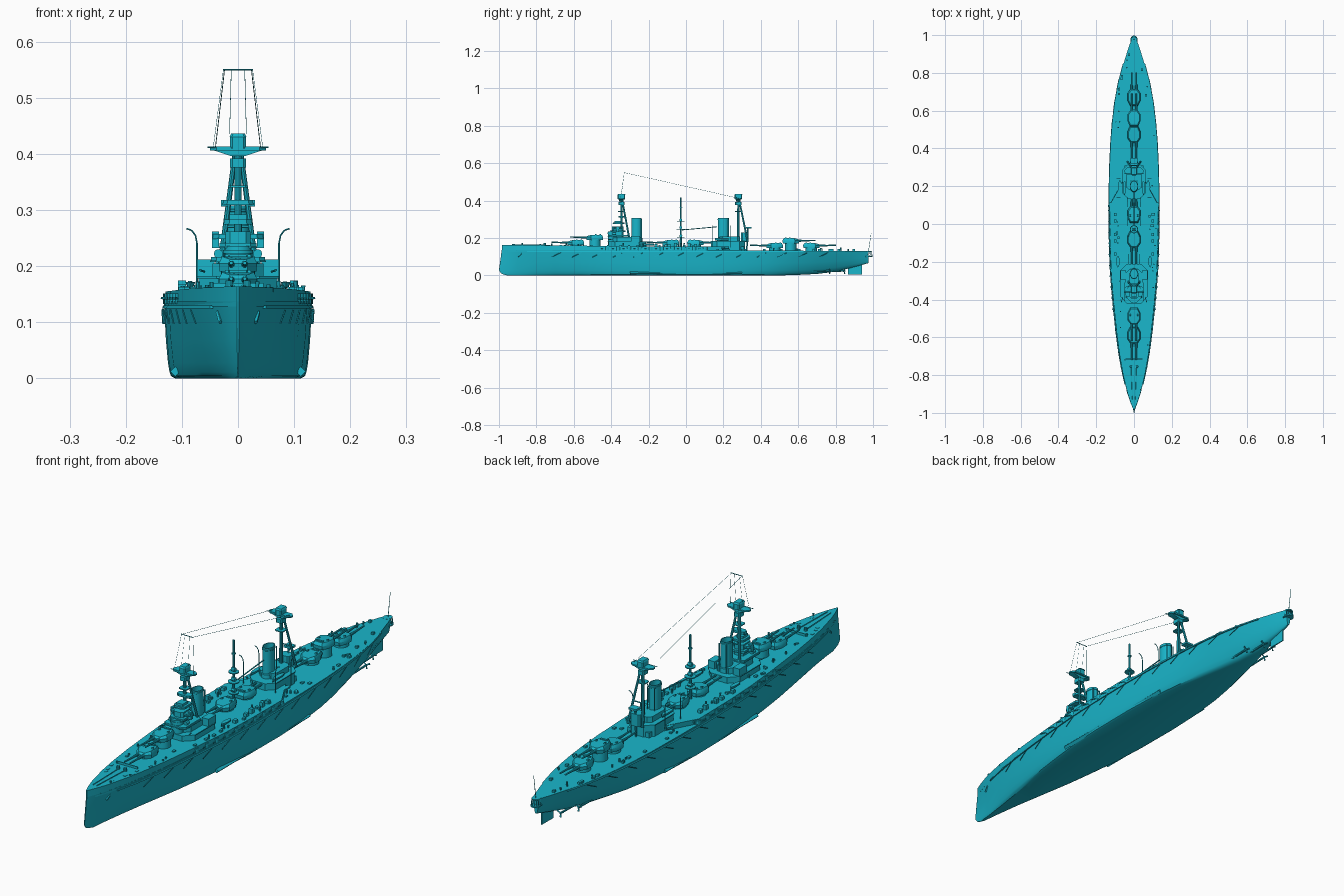
import bpy, bmesh, math, random
from mathutils import Vector

random.seed(4)
mat = bpy.data.materials.new("teal_paint")
mat.diffuse_color = (0.01, 0.47, 0.6, 1)


def finish(name, bm):
    bmesh.ops.recalc_face_normals(bm, faces=bm.faces)
    me = bpy.data.meshes.new(name)
    bm.to_mesh(me)
    bm.free()
    me.materials.append(mat)
    ob = bpy.data.objects.new(name, me)
    bpy.context.collection.objects.link(ob)
    return ob


def loft(name, sections):
    bm = bmesh.new()
    rings = [[bm.verts.new(p) for p in s] for s in sections]
    n = len(rings[0])
    for a, b in zip(rings, rings[1:]):
        for i in range(n):
            bm.faces.new((a[i], a[(i + 1) % n], b[(i + 1) % n], b[i]))
    bm.faces.new(rings[0])
    bm.faces.new(rings[-1])
    return finish(name, bm)


def prism(name, outline, z0, z1, c=(0, 0), top=1.0):
    return loft(name, [[(c[0] + x * k, c[1] + y * k, z) for x, y in outline]
                       for z, k in ((z0, 1), (z1, top))])


def box(name, x, y, z0, sx, sy, z1, top=1.0):
    return prism(name, [(-sx/2, -sy/2), (sx/2, -sy/2), (sx/2, sy/2), (-sx/2, sy/2)], z0, z1, (x, y), top)


def oval(rx, ry, n=20):
    return [(rx * math.cos(2*math.pi*i/n), ry * math.sin(2*math.pi*i/n)) for i in range(n)]


def octagon(w, l, c):
    return [(-w, -l + c), (-w + c, -l), (w - c, -l), (w, -l + c),
            (w, l - c), (w - c, l), (-w + c, l), (-w, l - c)]


def rod(name, a, b, r, r2=None, n=8):
    a, b = Vector(a), Vector(b)
    q = (b - a).to_track_quat('Z', 'Y')
    ring = [(math.cos(2*math.pi*i/n), math.sin(2*math.pi*i/n)) for i in range(n)]
    return loft(name, [[p + q @ Vector((x*s, y*s, 0)) for x, y in ring]
                       for p, s in ((a, r), (b, r if r2 is None else r2))])


# hull stations: y, half beam, keel z, bottom fullness, flare power
ST = [(-.985, .002, 0, .5, 1), (-.95, .017, 0, .3, .8), (-.9, .034, 0, .3, .7), (-.8, .059, 0, .4, .6),
      (-.7, .077, 0, .5, .5), (-.6, .091, 0, .6, .45), (-.5, .102, 0, .7, .4), (-.4, .112, 0, .75, .35),
      (-.25, .124, 0, .82, .3), (-.1, .130, 0, .85, .28), (.1, .132, 0, .85, .28), (.25, .129, 0, .82, .3),
      (.4, .124, 0, .7, .35), (.5, .117, 0, .58, .4), (.6, .107, .003, .42, .45), (.7, .092, .008, .25, .48),
      (.8, .070, .02, .12, .5), (.88, .046, .04, .08, .5), (.94, .027, .056, .1, .5), (.975, .014, .066, .2, .6)]


def hw(y):
    for a, b in zip(ST, ST[1:]):
        if y <= b[0]:
            return a[1] + (b[1] - a[1]) * (y - a[0]) / (b[0] - a[0])
    return ST[-1][1]


def strip(name, rows):  # rows: y, half width, z bottom, z top
    return loft(name, [[(-w, y, b), (w, y, b), (w * .985, y, t), (-w * .985, y, t)] for y, w, b, t in rows])


LEV = [0, .03, .08, .2, .5, 1]
RAM = [.03, .012, -.003, -.015, -.009, 0]
secs = []
for i, (y, w, zb, b, p) in enumerate(ST):
    half = [(w * (b + (1 - b) * t ** p), y + (RAM[k] if i == 0 else 0), zb + (.137 - .008 * max(0, y) - zb) * t)
            for k, t in enumerate(LEV)]
    secs.append(half + [(-x, yy, z) for x, yy, z in reversed(half)])
loft("hull", secs)

# raised forecastle deck with angled break, net shelf along the sides
fc = [(s[0], s[1] * .99, .128, .155 + .009 * max(0, (-.2 - s[0]) / .8)) for s in ST if s[0] <= .1]
strip("forecastle_deck", fc + [(.24, .052, .128, .155), (.31, .05, .128, .155)])
strip("net_shelf", [(y, hw(y) + .004, .124, .130) for y in [-.85 + .1 * i for i in range(18)]])

# bilge keels, rudder, shafts and propellers
for s in (-1, 1):
    rod("bilge_keel", (s*.112, -.3, .012), (s*.112, .3, .012), .009, n=4)
    for x, y in ((.022, .84), (.048, .76)):
        rod("propeller_shaft", (s*x, y - .16, .02), (s*x, y, .024), .004)
        rod("propeller_hub", (s*x, y, .024), (s*x, y + .012, .024), .005, .002)
        for k in range(3):
            a = 2.1 * k + .5
            rod("propeller_blade", (s*x, y + .005, .024),
                (s*x + .016*math.cos(a), y + .008, .024 + .016*math.sin(a)), .002, .004, 4)
loft("rudder", [[(-.003, .865, z), (.003, .865, z), (.002, e, z), (-.002, e, z)] for z, e in ((.006, .94), (.07, .94))])

# stern gallery and ensign staff
prism("stern_gallery", oval(.02, .024), .098, .103, (0, .974))
prism("stern_gallery_roof", oval(.017, .02), .126, .130, (0, .972))
for k in range(9):
    a = math.pi * k / 8
    x, y = .018 * math.cos(a), .974 + .022 * math.sin(a)
    rod("gallery_post", (x, y, .1), (x*.9, y - .003, .128), .0012, n=4)
rod("ensign_staff", (0, .975, .125), (0, .99, .226), .0015, .001, 6)


# main gun turrets
def turret(y, d, deck, z0, h=.027):
    prism("barbette", oval(.03, .03, 24), deck - .01, z0, (0, y))
    pl = [(-.017, -.046), (.017, -.046), (.034, -.022), (.034, .016), (.021, .044), (-.021, .044), (-.034, .016), (-.034, -.022)]
    rings = []
    for z, k in ((0, .96), (.55, 1), (1, .84)):
        rings.append([(x*k*d, y + v*k*d, z0 + h*z - (.005 if v < -.03 and z == 1 else 0)) for x, v in pl])
    loft("turret", rings)
    for s in (-1, 1):
        zc = z0 + h * .5
        rod("gun_sleeve", (s*.012, y + d*-.03, zc), (s*.012, y - d*.075, zc), .0065, .005, 10)
        rod("gun_barrel", (s*.012, y - d*.07, zc), (s*.012, y - d*.132, zc + .002), .0045, .0032, 10)
        box("sight_hood", s*.02, y + d*.005, z0 + h - .002, .008, .01, z0 + h + .004, .7)
    box("rangefinder", 0, y + d*.028, z0 + h - .002, .03, .008, z0 + h + .004)


for t in ((-.588, 1, .155, .162), (-.487, 1, .155, .19), (-.08, 1, .155, .162), (.05, -1, .155, .162),
          (.475, 1, .134, .146), (.56, -1, .134, .172), (.67, -1, .134, .146)):
    turret(*t)

# forward superstructure
prism("forward_deckhouse", octagon(.07, .1, .035), .15, .178, (0, -.315))
prism("shelter_deck", octagon(.073, .104, .035), .178, .182, (0, -.315))
prism("upper_deckhouse", octagon(.045, .075, .02), .18, .205, (0, -.315))
prism("conning_tower", oval(.024, .022), .16, .236, (0, -.395))
prism("conning_tower_cap", oval(.027, .025), .222, .229, (0, -.395))
prism("chart_house", octagon(.022, .03, .008), .2, .262, (0, -.365))
for z, w, l, y in ((.207, .05, .06, -.36), (.232, .034, .042, -.365), (.248, .046, .02, -.365),
                   (.274, .026, .032, -.36), (.309, .03, .016, -.345)):
    prism("bridge_platform", octagon(w, l, .01), z, z + .003, (0, y))
    prism("bridge_screen", octagon(w*.96, l*.96, .01), z, z + .009, (0, y))
box("wheel_house", 0, -.365, .277, .03, .035, .292)
for s in (-1, 1):
    box("bridge_wing_cab", s*.04, -.365, .232, .012, .014, .262)
    box("spotting_cab", s*.024, -.345, .306, .012, .016, .318)
    box("side_house", s*.057, -.27, .18, .03, .05, .212)
    rod("searchlight", (s*.035, -.392, .222), (s*.035, -.375, .222), .008, n=12)
    rod("deck_gun", (s*.06, -.39, .19), (s*.068, -.415, .193), .002)

# aft superstructure
prism("aft_deckhouse", octagon(.058, .09, .03), .13, .18, (0, .225))
prism("aft_shelter_deck", octagon(.061, .093, .03), .18, .184, (0, .225))
prism("aft_upper_house", octagon(.04, .055, .015), .18, .207, (0, .235))
prism("aft_control_house", octagon(.022, .02, .006), .18, .23, (0, .315))
box("aft_platform", 0, .335, .25, .035, .03, .258)
rod("aft_platform_post", (0, .325, .13), (0, .33, .25), .004)


# funnels with hollow tops
def funnel(y, rx, ry, z0, z1):
    prof = [(z0, 1.15), (z0 + .02, 1.12), (z0 + .022, 1), (z1 - .012, 1), (z1 - .011, 1.06),
            (z1 - .007, 1.06), (z1 - .006, 1), (z1, 1), (z1, .86), (z1 - .03, .86)]
    loft("funnel", [[(x*k, y + v*k, z) for x, v in oval(rx, ry, 24)] for z, k in prof])
    for s in (-1, 1):
        rod("steam_pipe", (s*rx*.75, y + ry*.95, z0), (s*rx*.75, y + ry*.95, z1 - .01), .0025)


funnel(-.264, .021, .027, .18, .308)
funnel(.2, .021, .029, .18, .308)


# tripod masts with fire-control tops
def tripod(y, leg):
    rod("mast_pole", (0, y, .15), (0, y, .41), .0075, .006, 10)
    for s in (-1, 1):
        rod("mast_leg", (s*.034, y + leg, .18), (s*.006, y + leg*.12, .395), .0055, .0045)
    rod("mast_brace", (-.022, y + leg*.6, .27), (.022, y + leg*.6, .27), .0025, n=6)
    prism("lower_top", octagon(.014, .017, .004), .376, .392, (0, y))
    prism("top_platform", octagon(.05, .018, .012), .406, .412, (0, y))
    loft("top_bracket", [[(-w, y - .012, z), (w, y - .012, z), (w, y + .012, z), (-w, y + .012, z)]
                         for z, w in ((.396, .012), (.407, .046))])
    prism("spotting_top", octagon(.014, .02, .004), .41, .432, (0, y))
    prism("spotting_roof", octagon(.015, .022, .004), .430, .436, (0, y), .8)
    prism("mid_top", octagon(.018, .018, .005), .34, .344, (0, y))
    rod("signal_yard", (-.054, y - .015, .412), (.054, y - .015, .412), .0015, n=6)


tripod(-.345, .045)
tripod(.28, .05)

# aerial spreader and wires
rod("aerial_spreader", (-.027, -.33, .55), (.027, -.33, .55), .0015, n=6)
for s in (-1, 1):
    rod("aerial_wire", (s*.024, -.33, .55), (s*.04, .28, .413), .0007, n=4)
    rod("halyard", (s*.026, -.33, .55), (s*.044, -.35, .412), .0005, n=4)
    rod("stay_wire", (s*.012, -.33, .55), (s*.015, -.345, .435), .0005, n=4)

# midship searchlight post and boat boom
rod("midship_post", (0, -.028, .15), (0, -.028, .418), .006, .004, 10)
for z, r in ((.2, .02), (.245, .022), (.285, .02), (.36, .008)):
    prism("searchlight_platform", oval(r, r, 16), z, z + .004, (0, -.028))
for z in (.204, .249, .289):
    rod("searchlight", (-.008, -.028, z + .008), (.008, -.028, z + .008), .008, n=12)
rod("boat_boom", (0, -.022, .243), (0, .165, .26), .0025, n=6)

# curved boat davits
for s in (-1, 1):
    for y in (.14, .24):
        pts = [(s*x, y, z) for x, z in ((.073, .15), (.073, .24), (.076, .255), (.083, .264), (.092, .267))]
        for a, b in zip(pts, pts[1:]):
            rod("boat_davit", a, b, .0016, n=6)


# ship's boats
def boat(x, y, z, l=.036, w=.009):
    loft("boat", [[(x - w*k, y + v*l, z + .012), (x - w*k*.6, y + v*l, z + .003), (x, y + v*l, z),
                   (x + w*k*.6, y + v*l, z + .003), (x + w*k, y + v*l, z + .012)]
                  for v, k in ((-1, .1), (-.6, .75), (0, 1), (.6, .85), (1, .35))])


for s in (-1, 1):
    boat(s*.05, .19, .187)
    boat(s*.085, -.2, .16, .03)
    boat(s*.075, .2, .142, .03)

# casemate guns, net booms and deck fittings on both sides
for s in (-1, 1):
    for i in range(10):
        y = -.42 + .058 * i
        x = s * (hw(y) - .009)
        prism("casemate", oval(.011, .013, 10), .132, .151, (x, y))
        rod("casemate_gun", (x + s*.004, y - .006, .142), (x + s*.013, y - .034, .143), .0025, .002, 6)
    for i in range(14):
        y = -.72 + .11 * i
        rod("net_boom", (s*(hw(y) + .002), y, .098), (s*(hw(y + .05) + .003), y + .05, .122), .0016, n=5)
    for i in range(8):
        y = -.16 + .035 * i
        if i % 3 != 1:
            box("deck_locker", s*.1, y, .15, .014, .016, .168 + .006 * (i % 2))
    for i in range(44):
        y = random.uniform(-.9, .9)
        z = .154 if y < .08 else .131
        x = s * hw(y) * random.uniform(.62, .9)
        if random.random() < .5:
            rod("deck_vent", (x, y, z), (x, y, z + random.uniform(.01, .02)), .003, .004, 7)
        else:
            box("deck_hatch", x, y, z, .01, .013, z + .009)
    rod("anchor_chain", (s*.008, -.93, .165), (s*.014, -.76, .163), .002, n=5)
    rod("capstan", (s*.016, -.755, .158), (s*.016, -.755, .174), .007, .006, 10)
    rod("anchor", (s*.031, -.9, .1), (s*.036, -.88, .118), .004, n=5)
box("breakwater", 0, -.715, .155, .09, .004, .17)

for o in bpy.context.collection.objects:
    o.select_set(True)
    bpy.context.view_layer.objects.active = o
bpy.ops.object.shade_smooth_by_angle(angle=math.radians(30))
